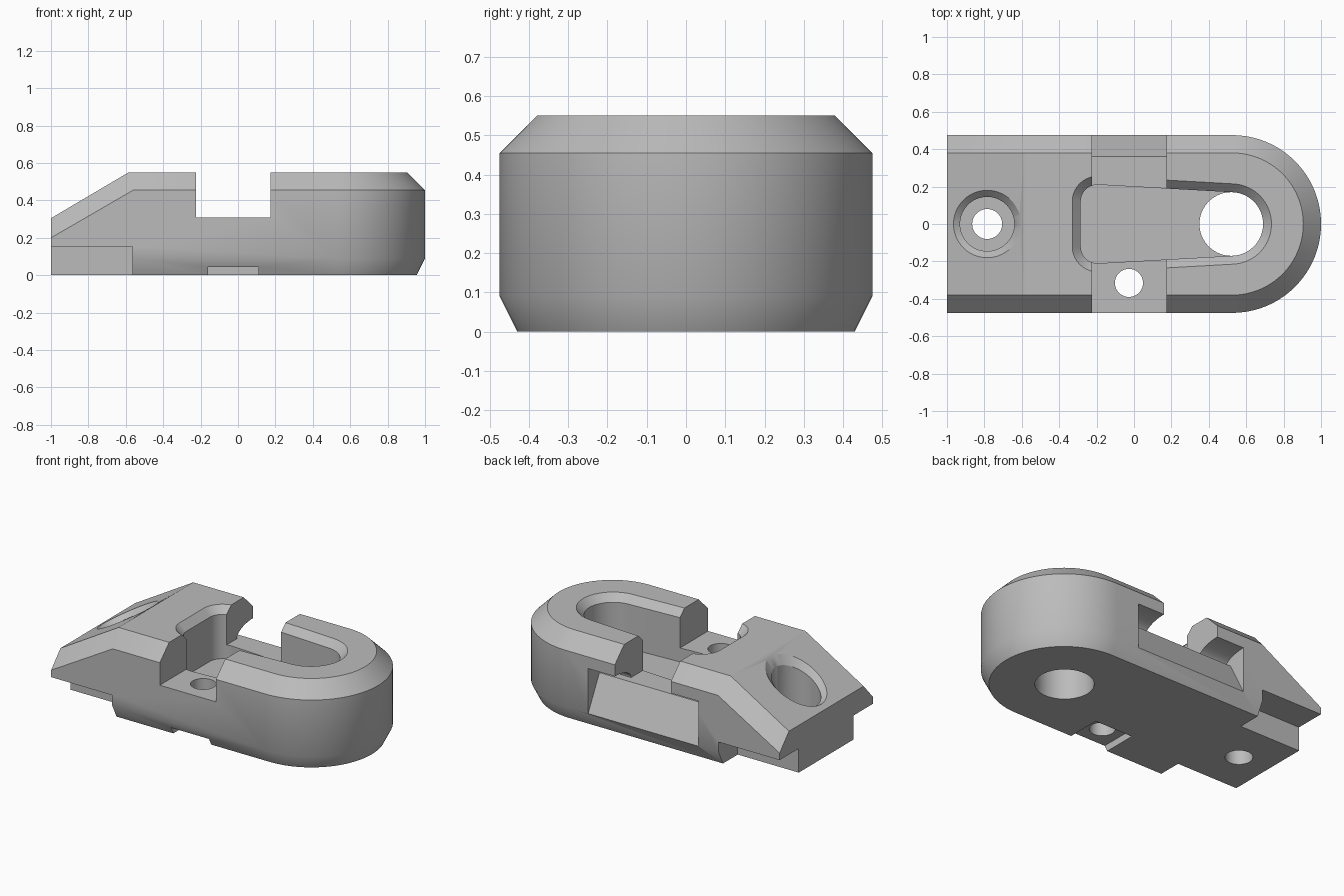
import bpy, bmesh
from math import sin, cos, pi

cube = bpy.data.objects.get("Cube")
if cube:
    bpy.data.objects.remove(cube, do_unlink=True)


def circle(cx, cy, r, z, n=96):
    """Ring of points; z may be a number or a function of x."""
    pts = []
    for i in range(n):
        x, y = cx + r * cos(2 * pi * i / n), cy + r * sin(2 * pi * i / n)
        pts.append((x, y, z(x) if callable(z) else z))
    return pts


def solid(name, points):
    """Convex solid wrapped around a set of points."""
    bm = bmesh.new()
    for p in points:
        bm.verts.new(p)
    res = bmesh.ops.convex_hull(bm, input=bm.verts[:])
    spare = {v for v in res["geom_interior"] + res["geom_unused"]
             if isinstance(v, bmesh.types.BMVert)}
    bmesh.ops.delete(bm, geom=list(spare), context='VERTS')
    bmesh.ops.dissolve_limit(bm, angle_limit=0.003, verts=bm.verts[:], edges=bm.edges[:])
    bmesh.ops.recalc_face_normals(bm, faces=bm.faces[:])
    mesh = bpy.data.meshes.new(name)
    bm.to_mesh(mesh)
    bm.free()
    ob = bpy.data.objects.new(name, mesh)
    bpy.context.collection.objects.link(ob)
    return ob


def box(name, x, y, z):
    return solid(name, [(a, b, c) for a in x for b in y for c in z])


def bore(name, cx, cy, r, z0, z1):
    return solid(name, circle(cx, cy, r, z0) + circle(cx, cy, r, z1))


def keyhole(off, z):
    """Pear outline: two rounded corners tapering to a round end."""
    return (circle(-0.195, 0.12, 0.09 + off, z) + circle(-0.195, -0.12, 0.09 + off, z)
            + circle(0.52, 0, 0.17 + off, z))


def prism(name, x0, x1, profile):
    return solid(name, [(x, y, z) for x in (x0, x1) for y, z in profile])


# Body: rounded nose, chamfered rims, sloping tail
HALF, NOSE = 0.475, 0.525
pts = []
for inset, z in ((0.045, 0), (0, 0.09), (0, 0.455), (0.095, 0.55)):
    pts += [p for p in circle(NOSE, 0, HALF - inset, z, 128) if p[0] >= NOSE - 0.001]
for s in (-1, 1):
    for x, y, z in ((-1, 0.43, 0), (-1, HALF, 0.09), (-1, HALF, 0.2), (-1, 0.38, 0.305),
                    (-0.56, HALF, 0.455), (-0.585, 0.38, 0.55)):
        pts.append((x, s * y, z))
body = solid("clamp_body", pts)


def slope(offset):
    return lambda x: 0.305 + 0.59 * (x + 1) + offset


cutters = []
# Steps under the tail
for s in (-1, 1):
    cutters.append(box("tail_step", (-1.2, -0.565), (s * 0.28, s * 0.7), (-0.1, 0.155)))

# Cross channel and the curved undercut at its back end
cutters.append(box("cross_channel", (-0.225, 0.175), (-0.7, 0.7), (0.31, 0.8)))
cutters.append(prism("undercut_slope", -0.42, 0.365, [(0.6, -0.15), (0.355, 0.32), (0.6, 0.32)]))
arc = [(HALF - 0.165 * cos(pi / 2 * i / 16), 0.31 + 0.07 * sin(pi / 2 * i / 16))
       for i in range(17)]
cutters.append(prism("undercut_roof", -0.42, 0.365, arc + [(0.6, 0.38), (0.6, 0.31)]))

# Tapered pocket with a chamfered rim and a round through hole
cutters.append(solid("pocket", keyhole(0, 0.22) + keyhole(0, 0.7)))
cutters.append(solid("pocket_rim", keyhole(0, 0.505) + keyhole(0.095, 0.6)))
cutters.append(bore("nose_hole", 0.52, 0, 0.17, -0.1, 0.4))

# Countersunk screw hole in the sloping tail
cutters.append(bore("screw_hole", -0.785, 0, 0.08, -0.1, 0.4))
cutters.append(bore("screw_counterbore", -0.785, 0, 0.145, 0.15, 0.7))
cutters.append(solid("screw_rim", circle(-0.785, 0, 0.145, slope(-0.04))
                     + circle(-0.785, 0, 0.215, slope(0.04))))

# Small hole in the channel floor with a recess beneath it
cutters.append(bore("pin_hole", -0.027, -0.315, 0.075, -0.1, 0.4))
cutters.append(box("pin_recess", (-0.16, 0.11), (-0.7, -0.21), (-0.1, 0.045)))

for c in cutters:
    c.hide_render = True
    mod = body.modifiers.new(c.name, 'BOOLEAN')
    mod.operation, mod.solver, mod.object = 'DIFFERENCE', 'EXACT', c

# Bake the cuts and drop the helpers
deps = bpy.context.evaluated_depsgraph_get()
baked = bpy.data.meshes.new_from_object(body.evaluated_get(deps))
body.modifiers.clear()
body.data = baked
body.data.name = "clamp_body"
for c in cutters:
    bpy.data.objects.remove(c, do_unlink=True)

# Plain grey finish
grey = bpy.data.materials.new("plain_grey")
grey.use_nodes = True
colour = (0.5, 0.5, 0.5, 1)
grey.diffuse_color = colour
grey.node_tree.nodes["Principled BSDF"].inputs["Base Color"].default_value = colour
body.data.materials.clear()
body.data.materials.append(grey)

bpy.ops.object.select_all(action='DESELECT')
body.select_set(True)
bpy.context.view_layer.objects.active = body
bpy.ops.object.shade_smooth_by_angle(angle=pi / 6)
